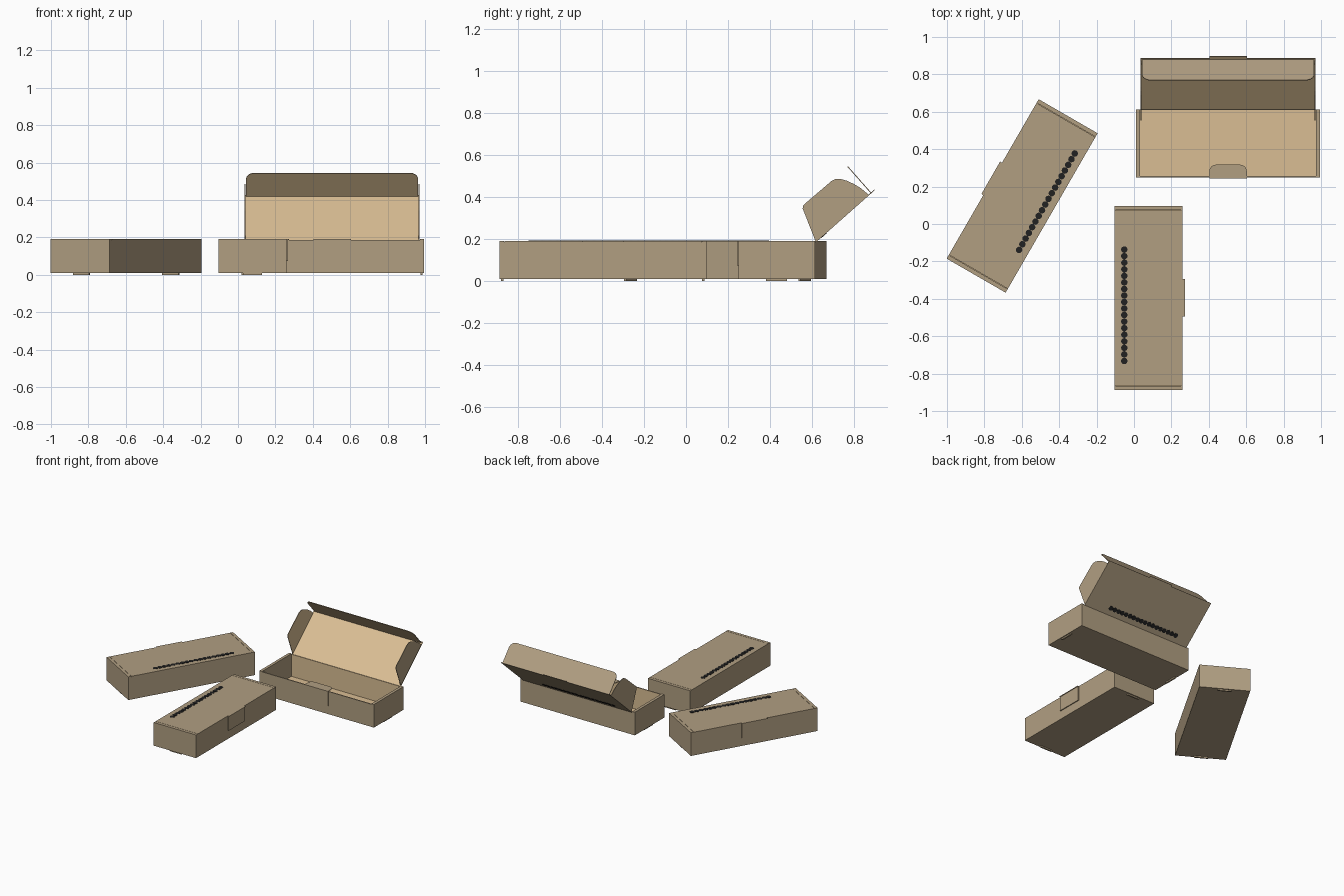
import bpy, bmesh, math
from mathutils import Matrix, Vector

if "Cube" in bpy.data.objects:
    bpy.data.objects.remove(bpy.data.objects["Cube"])


def material(name, rgb):
    m = bpy.data.materials.new(name)
    m.diffuse_color = (*rgb, 1)
    m.use_nodes = True
    m.node_tree.nodes["Principled BSDF"].inputs["Base Color"].default_value = m.diffuse_color
    return m


OUTER = material("brown_card_outside", (0.44, 0.345, 0.222))
INNER = material("light_tan_card_inside", (0.70, 0.515, 0.295))
DARK = material("dark_print", (0.015, 0.015, 0.015))

L, W, TOP, BASE, T = 0.492, 0.182, 0.19, 0.01, 0.004   # half length, half width, heights, card


def finish(name, bm, frame, mats):
    bmesh.ops.recalc_face_normals(bm, faces=bm.faces)
    me = bpy.data.meshes.new(name)
    bm.to_mesh(me)
    bm.free()
    for m in mats:
        me.materials.append(m)
    ob = bpy.data.objects.new(name, me)
    ob.matrix_world = frame
    bpy.context.collection.objects.link(ob)
    return ob


def paint(bm, inner):
    # faces looking along the inner direction get the inside colour
    bm.normal_update()
    bmesh.ops.recalc_face_normals(bm, faces=bm.faces)
    if inner:
        for f in bm.faces:
            f.material_index = int(f.normal.dot(Vector(inner)) > 0.9)


def sheet(name, pts, frame, side=1):
    # flat card cut-out; the inside colour lies on the z = 0 face
    bm = bmesh.new()
    f = bm.faces.new([bm.verts.new((x, y, 0)) for x, y in pts])
    ex = bmesh.ops.extrude_face_region(bm, geom=[f])
    for v in ex["geom"]:
        if isinstance(v, bmesh.types.BMVert):
            v.co.z = -T * side
    paint(bm, (0, 0, side))
    return finish(name, bm, frame, (OUTER, INNER))


def block(name, lo, hi, frame, inner=None):
    bm = bmesh.new()
    bmesh.ops.create_cube(bm, size=1)
    for v in bm.verts:
        v.co = [hi[i] if v.co[i] > 0 else lo[i] for i in range(3)]
    paint(bm, inner)
    return finish(name, bm, frame, (OUTER, INNER))


def rounded_tab(w, h, r):
    # straight bottom edge, two rounded corners at the top
    pts = [(-w, 0), (w, 0)]
    for cx, a0 in ((w - r, 0), (r - w, 90)):
        for k in range(7):
            a = math.radians(a0 + 15 * k)
            pts.append((cx + r * math.cos(a), h - r + r * math.sin(a)))
    return pts


EAR = [(0.004, 0.0), (0.055, 0.14), (0.061, 0.157), (0.07, 0.166), (0.085, 0.168),
       (0.25, 0.165), (0.272, 0.159), (0.289, 0.145), (0.306, 0.118),
       (0.321, 0.085), (0.332, 0.05), (0.34, 0.0)]


def mailer(name, x, y, turn, lid_angle):
    box = Matrix.Translation((x, y, 0)) @ Matrix.Rotation(math.radians(turn), 4, 'Z')
    is_open = lid_angle < 170
    rim = TOP - T
    ends = 0.022

    # tray
    block(f"{name}_floor", (-L, -W, BASE), (L, W, BASE + T), box, (0, 0, 1))
    block(f"{name}_front_wall", (-L + ends, -W, BASE + T), (L - ends, -W + 0.008, rim), box, (0, 1, 0))
    block(f"{name}_back_wall", (-L + ends, W - T, BASE + T), (L - ends, W, rim), box, (0, -1, 0))
    for s, side in ((-1, "left"), (1, "right")):
        a, b = sorted((s * L, s * (L - ends)))
        block(f"{name}_{side}_rolled_wall", (a, -W, BASE + T), (b, W, TOP), box)
        a, b = sorted((s * 0.484, s * 0.472))
        block(f"{name}_{side}_floor_lock", (a, -0.05, 0), (b, 0.05, BASE), box)

    # front catch: hanging plate and tongue folded inwards
    block(f"{name}_catch_plate", (-0.1, -W - 0.007, 0.075), (0.1, -W, rim), box)
    z = TOP if is_open else rim - 0.002
    tongue = Matrix.Translation((0, -W - 0.007 if is_open else -W + 0.008, z))
    tab = sheet(f"{name}_catch_tongue", rounded_tab(0.1, 0.075, 0.035), box @ tongue)
    for p in tab.data.polygons:
        p.material_index = 0

    # lid, hinged on the top of the back wall
    hinge = box @ Matrix.Translation((0, W, rim)) @ Matrix.Rotation(math.radians(lid_angle), 4, 'X')
    w, d = 0.468, 2 * W
    sheet(f"{name}_lid", [(-w, 0), (w, 0), (w, d), (0.1, d), (0.1, d + 0.012),
                          (-0.1, d + 0.012), (-0.1, d), (-w, d)], hinge)
    tuck = Matrix.Translation((0, 0.352, 0)) @ Matrix.Rotation(math.pi / 2, 4, 'X')
    sheet(f"{name}_tuck_flap", rounded_tab(0.46, 0.165, 0.045), hinge @ tuck)
    for s, side in ((-1, "left"), (1, "right")):
        ear = Matrix(((0, 0, 1, s * 0.463), (1, 0, 0, 0), (0, 1, 0, 0), (0, 0, 0, 1)))
        sheet(f"{name}_{side}_lid_ear", EAR, hinge @ ear, -s)

    # dark dotted band printed near the hinge
    bm = bmesh.new()
    for k in range(18):
        at = Matrix.Translation((-0.337 + k * 0.035, 0.052, -T))
        bmesh.ops.create_cone(bm, cap_ends=True, segments=12, radius1=0.0175,
                              radius2=0.0175, depth=0.004, matrix=at)
    finish(f"{name}_dotted_band", bm, hinge, (DARK,))


mailer("open_box", 0.503, 0.431, 0, 41.5)
mailer("left_box", -0.598, 0.15, 240, 180)
mailer("front_box", 0.078, -0.395, 90, 180)
